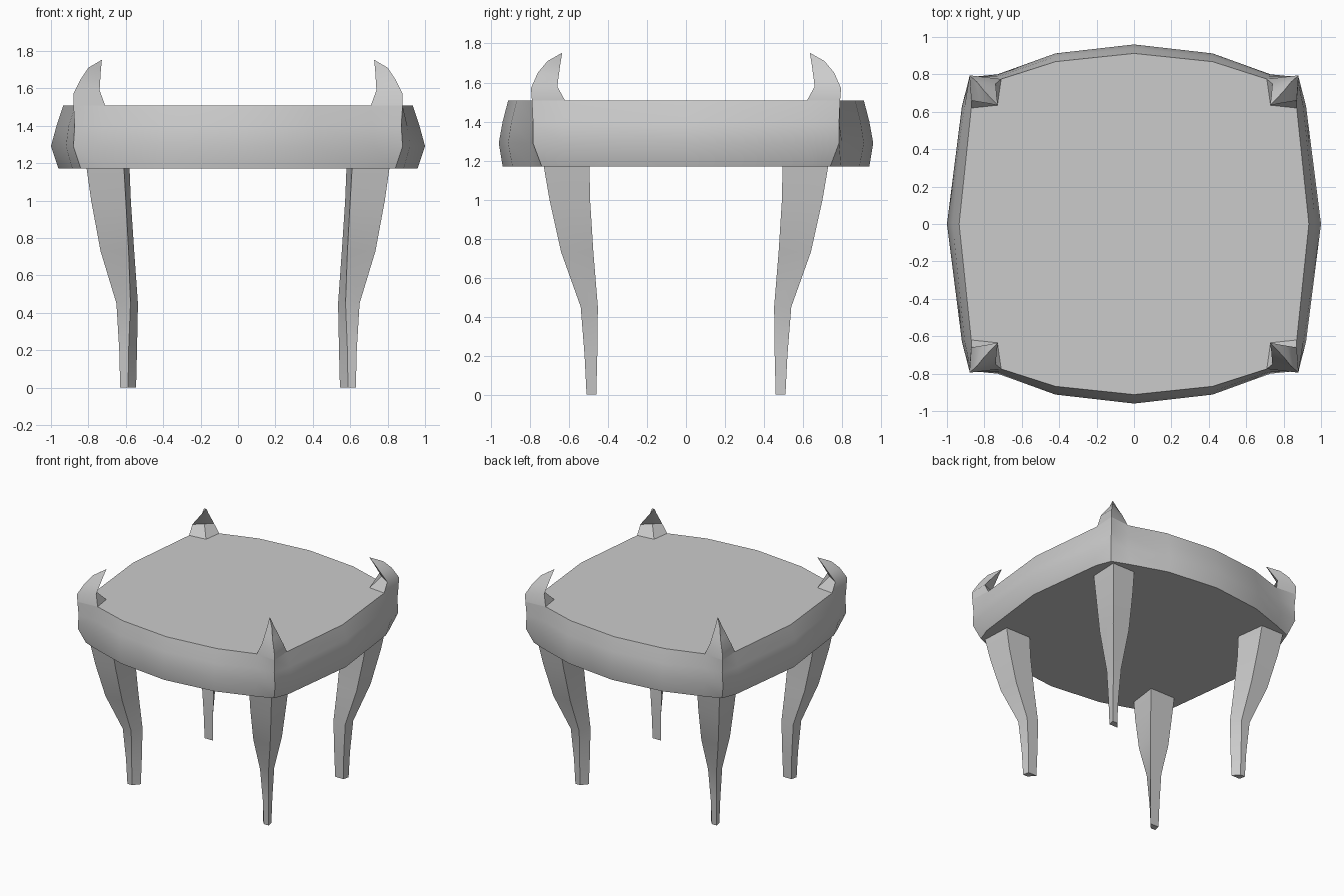
import bpy, bmesh, math
from mathutils import Vector

if "Cube" in bpy.data.objects:
    bpy.data.objects.remove(bpy.data.objects["Cube"])


def loft(name, rings, cap_start=True, cap_end=True, mirror=False, angle=35):
    """Skin equal-length closed rings of 3D points into one mesh object."""
    bm = bmesh.new()
    rows = [[bm.verts.new(p) for p in r] for r in rings]
    n = len(rows[0])
    for a, b in zip(rows, rows[1:]):
        for i in range(n):
            j = (i + 1) % n
            bm.faces.new((a[i], a[j], b[j], b[i]))
    if cap_start:
        bm.faces.new(rows[0][::-1])
    if cap_end:
        bm.faces.new(rows[-1])
    bmesh.ops.remove_doubles(bm, verts=bm.verts, dist=1e-4)
    bmesh.ops.recalc_face_normals(bm, faces=bm.faces)
    me = bpy.data.meshes.new(name)
    bm.to_mesh(me)
    bm.free()
    ob = bpy.data.objects.new(name, me)
    bpy.context.collection.objects.link(ob)
    bpy.ops.object.select_all(action='DESELECT')
    ob.select_set(True)
    bpy.context.view_layer.objects.active = ob
    bpy.ops.object.shade_smooth_by_angle(angle=math.radians(angle))
    if mirror:
        m = ob.modifiers.new("mirror", 'MIRROR')
        m.use_axis = (True, True, False)
        m.use_mirror_merge = False
    return ob


def full_ring(z, quarter):
    """Mirror a quarter outline (x=0 round to y=0) into a whole ring."""
    right = quarter + [(x, -y) for x, y in quarter[-2::-1]]
    left = [(-x, y) for x, y in right[-2:0:-1]]
    return [(x, y, z) for x, y in right + left]


# Bulging seat cushion, quarter outlines from the back middle to the right middle
loft("seat", [
    full_ring(1.17, [(0, .94), (.42, .89), (.70, .795), (.84, .74), (.885, .62), (.96, 0)]),
    full_ring(1.29, [(0, .96), (.42, .912), (.73, .80), (.88, .785), (.92, .63), (1.0, 0)]),
    full_ring(1.40, [(0, .94), (.42, .895), (.72, .79), (.873, .785), (.905, .63), (.97, 0)]),
    full_ring(1.507, [(0, .912), (.42, .868), (.71, .775), (.88, .79), (.87, .62), (.935, 0)]),
])

# Inward-curving corner horns: outer ridge, two sides and a hollow inner edge
tip = Vector((.73, .637, 1.75))
ridge = [(.88, .795, 1.57), (.84, .76, 1.65), (.80, .71, 1.71)]
inner = [Vector(p) for p in ((.87, .66, 1.58), (.79, .70, 1.59), (.74, .75, 1.59))]
horn = [[(.88, .79, 1.507), (.87, .62, 1.507), (.73, .635, 1.507), (.71, .775, 1.507)]]
for ridge_point, t in zip(ridge, (0, .35, .7)):
    horn.append([ridge_point] + [p.lerp(tip, t) for p in inner])
horn.append([tip + Vector((d[0], d[1], 0)) * .002 for d in ((1, 1), (1, -1), (-1, -1), (-1, 1))])
loft("corner_horns", horn, cap_start=False, mirror=True)

# Tapered cabriole legs: z, outer x, front-edge x, inner x, outer y, inner y
sections = [
    (0, .63, .588, .545, .51, .46),
    (.20, .635, .585, .54, .52, .455),
    (.45, .65, .575, .535, .54, .452),
    (.73, .735, .585, .555, .64, .475),
    (1.0, .785, .60, .573, .70, .492),
    (1.175, .81, .61, .58, .73, .495),
]
loft("legs", [[(xo, yo, z), (xf, yo, z), (xi, yi, z), (xo - .01, yi, z)]
              for z, xo, xf, xi, yo, yi in sections], mirror=True)
